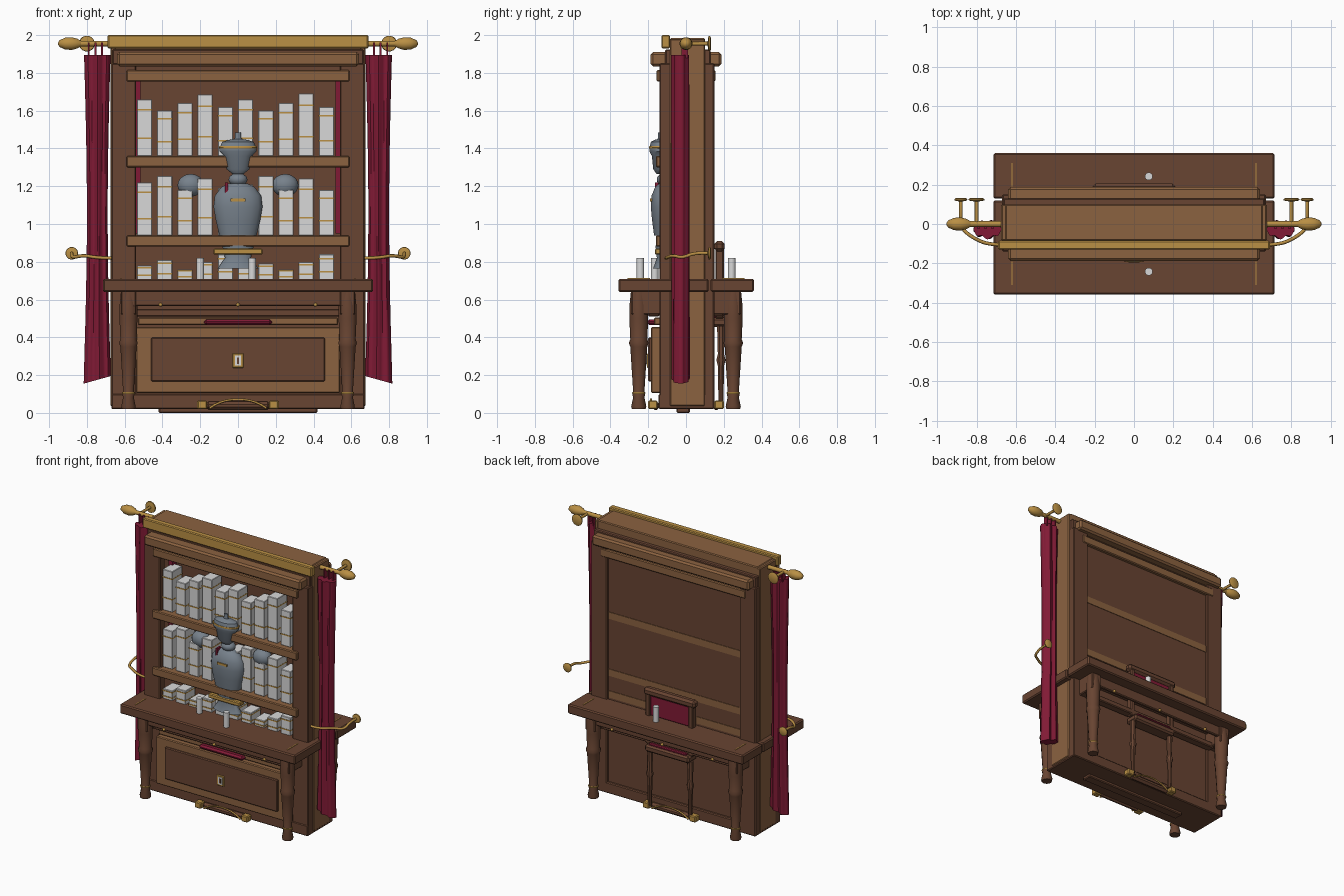
import bpy, bmesh, math
from mathutils import Vector

if "Cube" in bpy.data.objects:
    bpy.data.objects.remove(bpy.data.objects["Cube"])


def material(name, rgb):
    m = bpy.data.materials.new(name)
    m.use_nodes = True
    col = [(c / 255) ** 2.2 for c in rgb] + [1]
    m.diffuse_color = col
    m.node_tree.nodes["Principled BSDF"].inputs["Base Color"].default_value = col
    return m


DARK = material("dark wood", (104, 70, 53))
LIGHT = material("light wood", (138, 98, 66))
BRASS = material("brass", (184, 142, 70))
RED = material("red cloth", (128, 32, 56))
WHITE = material("pale paper", (215, 215, 215))
STEEL = material("steel", (118, 128, 138))
SIDES = (-1, 1)


def finish(name, bm, mat, smooth=False, bevel=0):
    bmesh.ops.recalc_face_normals(bm, faces=bm.faces)
    me = bpy.data.meshes.new(name)
    bm.to_mesh(me)
    bm.free()
    me.materials.append(mat)
    ob = bpy.data.objects.new(name, me)
    bpy.context.collection.objects.link(ob)
    if bevel:
        mod = ob.modifiers.new("bevel", 'BEVEL')
        mod.width, mod.segments = bevel, 1
    if smooth:
        bpy.ops.object.select_all(action='DESELECT')
        ob.select_set(True)
        bpy.context.view_layer.objects.active = ob
        bpy.ops.object.shade_smooth_by_angle(angle=math.radians(40))
    return ob


def box(name, x, y, z, mat, bevel=0.006):
    """Box from (min, max) pairs."""
    bm = bmesh.new()
    bmesh.ops.create_cube(bm, size=1)
    for v in bm.verts:
        v.co = [r[0] if c < 0 else r[1] for c, r in zip(v.co, (x, y, z))]
    return finish(name, bm, mat, bevel=bevel)


def loft(name, rings, mat, smooth=True):
    """Closed skin through rings of points."""
    bm = bmesh.new()
    rows = [[bm.verts.new(p) for p in r] for r in rings]
    n = len(rows[0])
    for a, b in zip(rows, rows[1:]):
        for i in range(n):
            bm.faces.new((a[i], a[(i + 1) % n], b[(i + 1) % n], b[i]))
    bm.faces.new(rows[0])
    bm.faces.new(rows[-1])
    return finish(name, bm, mat, smooth)


def lathe(name, loc, profile, mat, axis='Z', n=16, flat=1, smooth=True):
    """Turn (radius, distance) pairs around an axis, flattened in y by flat."""
    rings = []
    for r, d in profile:
        ring = []
        for i in range(n):
            t = math.tau * (i + .5) / n
            u, v = r * math.cos(t), r * math.sin(t) * flat
            p = {'X': (d, u, v), 'Y': (u, d, v), 'Z': (u, v, d)}[axis]
            ring.append(Vector(p) + Vector(loc))
        rings.append(ring)
    return loft(name, rings, mat, smooth)


def ball(name, loc, radii, mat):
    bm = bmesh.new()
    bmesh.ops.create_uvsphere(bm, u_segments=16, v_segments=10, radius=1)
    bmesh.ops.scale(bm, vec=radii, verts=bm.verts)
    bmesh.ops.translate(bm, vec=loc, verts=bm.verts)
    return finish(name, bm, mat, True)


def tube(name, pts, radius, mat):
    cu = bpy.data.curves.new(name, 'CURVE')
    cu.dimensions, cu.bevel_depth, cu.bevel_resolution = '3D', radius, 2
    cu.use_fill_caps = True
    sp = cu.splines.new('NURBS')
    sp.points.add(len(pts) - 1)
    for p, co in zip(sp.points, pts):
        p.co = (*co, 1)
    sp.use_endpoint_u, sp.order_u = True, 3
    cu.materials.append(mat)
    bpy.context.collection.objects.link(bpy.data.objects.new(name, cu))


# Carcass: side panels, posts, core, top and base
box("top_block", (-.655, .655), (-.085, .1), (1.78, 1.985), LIGHT)
box("back_core", (-.64, .64), (.02, .13), (.04, 1.85), DARK)
box("lower_core", (-.64, .64), (-.13, .13), (.03, .66), DARK)
box("base", (-.67, .67), (-.145, .15), (.02, .1), DARK)
box("floor_plate", (-.42, .42), (-.05, .02), (0, .03), DARK)
for s in SIDES:
    box("side_panel", (s * .66 - .015, s * .66 + .015), (-.085, .1), (.035, 1.98), LIGHT)
    for y in ((-.14, -.08), (.095, .15)):
        box("corner_post", (s * .605 - .065, s * .605 + .065), y, (.03, 1.85), DARK)

# Cornices, brass beam and shelves
box("brass_beam", (-.69, .69), (-.13, -.085), (1.93, 2.0), BRASS)
box("frieze", (-.665, .665), (-.11, .13), (1.79, 1.925), DARK)
for s in SIDES:
    y = sorted((s * .1, s * .187))
    box("cornice", (-.64, .64), y, (1.835, 1.91), LIGHT, .012)
    box("cornice_step", (-.59, .59), sorted((s * .1, s * .155)), (1.755, 1.815), LIGHT)
for z in (1.3, .88):
    box("shelf", (-.54, .54), (-.14, .03), (z + .005, z + .06), LIGHT)
    box("shelf_lip", (-.59, .59), (-.16, -.12), (z, z + .06), LIGHT)
for z in (1.3, .88, .72):
    box("back_strip", (-.54, .54), (.12, .134), (z, z + .05), LIGHT, 0)

# Rows of books with brass bands
rows = ((1.36, (.30, .24, .28, .325, .26, .30, .24, .28, .33, .26)),
        (.94, (.28, .315, .24, .30, .25, .27, .315, .24, .30, .24)),
        (.70, (.08, .11, .06, .1, .14, .11, .09, .06, .1, .14)))
for base, heights in rows:
    for i, h in enumerate(heights):
        x = -.495 + i * .107
        box("book", (x - .04, x + .04), (-.115, 0), (base, base + h), WHITE, .003)
        for f in (.3, .8):
            z = base + h * f
            box("book_band", (x - .041, x + .041), (-.118, 0), (z, z + .008), BRASS, 0)
for s in SIDES:
    box("inner_drape", (s * .53 - .015, s * .53 + .015), (-.03, .02), (.95, 1.77), RED, 0)

# Double-sided desk
box("front_desktop", (-.715, .715), (-.358, .12), (.64, .71), DARK, .008)
box("back_desktop", (-.715, .715), (.13, .36), (.64, .71), DARK, .008)
leg = ((.036, .02), (.04, .035), (.03, .08), (.034, .1), (.03, .115), (.045, .35),
       (.052, .37), (.045, .39), (.05, .5), (.05, .56), (.042, .64))
for sy in SIDES:
    box("apron", (-.61, .61), sorted((sy * .25, sy * .275)), (.565, .645), DARK)
    box("apron_rail", (-.56, .56), sorted((sy * .14, sy * .2)), (.51, .55), DARK)
    for x in (-.41, 0, .41):
        ball("apron_knob", (x, sy * .278, .572), (.01, .012, .01), BRASS)
    for sx in SIDES:
        lathe("desk_leg", (sx * .58, sy * .25, 0), leg, DARK, n=10)
        lathe("leg_ring", (sx * .58, sy * .25, 0), ((.034, .1), (.036, .105), (.034, .11)), BRASS)
        box("side_apron", (sx * .58 - .04, sx * .58 + .04), sorted((sy * .12, sy * .29)), (.52, .645), DARK)
        box("desk_inlay", (sx * .62 - .003, sx * .62 + .003), sorted((sy * .19, sy * .31)), (.70, .713), BRASS, 0)
    # Brass feet and arched stretcher under each side
    for sx in SIDES:
        x = sx * .19
        box("seat_foot", (x - .026, x + .026), sorted((sy * .15, sy * .2)), (.02, .065), BRASS)
    tube("stretcher_trim", [(-.15, sy * .185, .025), (-.1, sy * .185, .06), (0, sy * .185, .075),
                            (.1, sy * .185, .06), (.15, sy * .185, .025)], .006, BRASS)
    box("stretcher", (-.17, .17), sorted((sy * .14, sy * .18)), (.015, .06), DARK, .015)

# Front drawer, lock and cushion
box("drawer_front", (-.54, .54), (-.185, -.13), (.105, .455), LIGHT)
box("drawer_panel", (-.46, .46), (-.2, -.18), (.165, .4), DARK)
box("lock_plate", (-.03, .03), (-.206, -.19), (.238, .315), BRASS, .004)
box("keyhole_plate", (-.017, .017), (-.209, -.2), (.25, .303), WHITE, 0)
box("keyhole", (-.006, .006), (-.212, -.2), (.26, .293), DARK, 0)
box("drawer_rail", (-.53, .53), (-.17, -.13), (.465, .505), LIGHT)
box("front_cushion", (-.18, .18), (-.205, -.14), (.465, .495), RED, .012)

# Chair tucked in at the back
box("chair_seat", (-.18, .18), (.13, .23), (.455, .505), DARK, .012)
box("chair_cushion", (-.15, .15), (.14, .22), (.5, .52), RED)
box("chair_crest", (-.21, .21), (.15, .205), (.855, .91), DARK, .015)
box("chair_pad", (-.16, .16), (.16, .19), (.71, .86), RED)
for s in SIDES:
    x = s * .175
    box("chair_stile", (x - .018, x + .018), (.155, .2), (.5, .87), DARK)
    lathe("chair_leg", (s * .165, .185, 0), ((.014, .05), (.018, .25), (.026, .28), (.018, .31), (.022, .46)), DARK, n=8)

# Candles on the desk
for x, y in ((.075, -.242), (.075, .242), (-.2, -.165), (-.2, .23)):
    if x > 0 or y < 0:
        lathe("candle", (x, y, .71), ((.02, 0), (.02, .11)), WHITE)

# Armour on the shelves
lathe("breastplate", (0, -.115, 0), ((.1, .94), (.12, 1.02), (.132, 1.09), (.125, 1.15), (.09, 1.195),
                                      (.05, 1.215)), STEEL, flat=.55)
ball("neck_guard", (0, -.11, 1.235), (.05, .045, .035), STEEL)
lathe("helmet", (0, -.14, 0), ((.03, 1.265), (.062, 1.29), (.075, 1.36), (.1, 1.385), (.1, 1.4), (.085, 1.435),
                               (.05, 1.445), (.018, 1.45), (.015, 1.485)), STEEL, flat=.55)
lathe("helmet_trim", (0, -.14, 0), ((.101, 1.4), (.104, 1.406), (.1, 1.412)), BRASS, flat=.55)
lathe("armour_skirt", (0, -.12, 0), ((.11, .765), (.07, .82), (.085, .885)), STEEL, flat=.5)
box("skirt_trim", (-.13, .13), (-.165, -.11), (.838, .87), BRASS)
box("breast_badge", (-.04, .04), (-.19, -.17), (1.12, 1.135), BRASS, 0)
box("plume", (-.068, -.054), (-.165, -.12), (1.165, 1.22), RED, 0)
for s in SIDES:
    ball("shoulder_plate", (s * .25, -.07, 1.205), (.07, .055, .06), STEEL)

# Curtains: rippled closed sections, drawn in at the middle
for s in SIDES:
    rings = []
    for k in range(13):
        f = k / 12
        z = 1.895 - f * 1.72
        half = .07 - .016 * math.sin(math.pi * f) + .002 * f
        ring = []
        for i in range(40):
            t = math.tau * i / 40
            ripple = 1 + .2 * math.sin(7 * t + f)
            drop = .02 * math.cos(t) * (k == 12)
            ring.append((s * (.745 + half * math.cos(t)),
                         -.028 + .042 * ripple * math.sin(t), z - drop))
        rings.append(ring)
    loft("curtain", rings, RED)

# Curtain rods, finials, brackets and tie-back arms
disc = ((.014, 0), (.04, .004), (.042, .012), (.03, .018))
for s in SIDES:
    lathe("curtain_rod", (0, 0, 1.955), ((.015, s * .64), (.015, s * .85)), BRASS, 'X')
    lathe("finial", (0, 0, 1.955), ((.014, s * .83), (.026, s * .85), (.034, s * .88),
                                    (.032, s * .915), (.018, s * .945), (.006, s * .952)), BRASS, 'X')
    tube("rod_bracket", [(s * .8, 0, 1.955), (s * .8, .06, 1.955), (s * .8, .12, 1.955)], .01, BRASS)
    lathe("rod_rosette", (s * .8, .115, 1.955), disc, BRASS, 'Y')
    for x in (.72, .755, .79):
        box("curtain_hook", (s * x - .005, s * x + .005), (-.025, .01), (1.88, 1.96), RED, 0)
    tube("tieback_arm", [(s * .67, -.105, .82), (s * .74, -.105, .82), (s * .82, -.07, .835), (s * .88, -.02, .82),
                         (s * .88, .05, .85), (s * .88, .125, .845)], .009, BRASS)
    lathe("tieback_rosette", (s * .88, .115, .845), [(r * .8, d) for r, d in disc], BRASS, 'Y')
